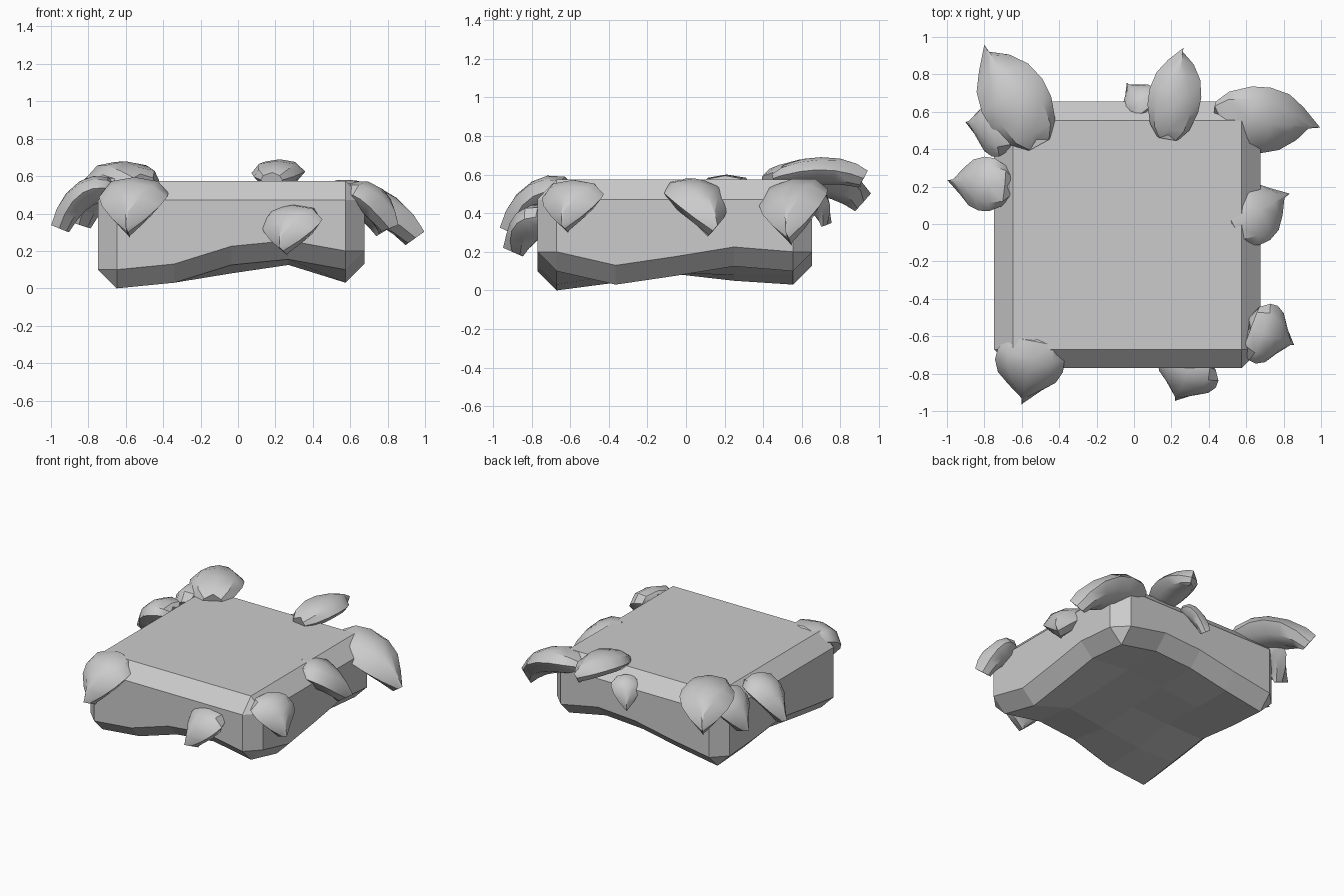
import bpy, bmesh, math
from mathutils import Vector

if "Cube" in bpy.data.objects:
    bpy.data.objects.remove(bpy.data.objects["Cube"])

grey = bpy.data.materials.new("plain grey")
grey.use_nodes = True
grey.diffuse_color = (0.6, 0.6, 0.6, 1)
grey.node_tree.nodes["Principled BSDF"].inputs["Base Color"].default_value = (0.6, 0.6, 0.6, 1)


def finish(bm, name, angle=None):
    bmesh.ops.recalc_face_normals(bm, faces=bm.faces)
    mesh = bpy.data.meshes.new(name)
    bm.to_mesh(mesh)
    bm.free()
    mesh.materials.append(grey)
    obj = bpy.data.objects.new(name, mesh)
    bpy.context.collection.objects.link(obj)
    if angle:
        bpy.ops.object.select_all(action='DESELECT')
        obj.select_set(True)
        bpy.context.view_layer.objects.active = obj
        bpy.ops.object.shade_smooth_by_angle(angle=math.radians(angle))


# Ground block: bevelled slab with an uneven underside
X0, Y0, STEP, BEVEL = -0.648, -0.67, 0.306, 0.1
HEIGHTS = [
    (0.00, 0.03, 0.125, 0.155, 0.10),
    (0.04, 0.04, 0.08, 0.125, 0.03),
    (0.085, 0.09, 0.11, 0.13, 0.075),
    (0.05, 0.08, 0.13, 0.15, 0.125),
    (0.03, 0.08, 0.14, 0.16, 0.10),
]


def ground_block():
    bm = bmesh.new()
    under = [[bm.verts.new((X0 + i * STEP, Y0 + j * STEP, h)) for i, h in enumerate(row)]
             for j, row in enumerate(HEIGHTS)]
    for j in range(4):
        for i in range(4):
            bm.faces.new((under[j][i], under[j][i + 1], under[j + 1][i + 1], under[j + 1][i]))
    # each side: its inner edge row and its outward direction
    sides = [
        (under[0], Vector((0, -1, 0))),
        ([r[-1] for r in under], Vector((1, 0, 0))),
        (under[-1][::-1], Vector((0, 1, 0))),
        ([r[0] for r in under][::-1], Vector((-1, 0, 0))),
    ]
    crown = [bm.verts.new((s[0].co.x, s[0].co.y, 0.575)) for s, _ in sides]
    rings = []
    for k, (inner, out) in enumerate(sides):
        low = [bm.verts.new(v.co + out * BEVEL + Vector((0, 0, BEVEL))) for v in inner]
        high = [bm.verts.new((v.co.x, v.co.y, 0.472)) for v in low]
        for i in range(4):
            bm.faces.new((inner[i], inner[i + 1], low[i + 1], low[i]))
            bm.faces.new((low[i], low[i + 1], high[i + 1], high[i]))
        bm.faces.new(high + [crown[(k + 1) % 4], crown[k]])
        rings.append((inner, low, high))
    for k in range(4):
        (_, low_a, high_a), (inner, low_b, high_b) = rings[k - 1], rings[k]
        bm.faces.new((low_a[-1], low_b[0], high_b[0], high_a[-1]))
        bm.faces.new((inner[0], low_a[-1], low_b[0]))
        bm.faces.new((crown[k], high_a[-1], high_b[0]))
    bm.faces.new(crown)
    finish(bm, "ground_block")


# Leaf: plump petal with a rounded base; its domed top narrows into a ridge at the tip
# Each station: distance along, width, thickness, share of the width taken by the dome
STATIONS = [(0, 0.42, 0.5, 0.75), (0.1, 0.76, 0.85, 0.75), (0.28, 0.98, 1, 0.7),
            (0.45, 1.0, 1, 0.6), (0.65, 0.85, 0.95, 0.4), (0.84, 0.5, 0.85, 0.1),
            (1, 0.015, 0.7, 0.1)]


def leaf(name, base, tip, width, rise, roll=0):
    base, tip = Vector(base), Vector(tip)
    reach = tip - base
    bend = base + Vector((reach.x * 0.65, reach.y * 0.65, rise))
    level = reach.cross(Vector((0, 0, 1))).normalized()
    c, s = math.cos(math.radians(roll)), math.sin(math.radians(roll))
    bm = bmesh.new()
    rings = []
    for t, w, d, dome in STATIONS:
        centre = base * (1 - t) ** 2 + bend * 2 * t * (1 - t) + tip * t * t
        along = ((bend - base) * (1 - t) + (tip - bend) * t).normalized()
        normal = level.cross(along)
        side, up = level * c - normal * s, normal * c + level * s
        rim = 0.5 - 0.18 * dome
        section = [(0, 0.5), (dome, rim), (1, 0), (0.65, -0.42),
                   (0, -0.58), (-0.65, -0.42), (-1, 0), (-dome, rim)]
        ring = []
        for a, b in section:
            p = centre + side * (a * w * width / 2) + up * (b * d * width * 0.47)
            if t == 0 and a == 0:
                p += along * width * 0.1
            ring.append(bm.verts.new(p))
        rings.append(ring)
    for r, q in zip(rings, rings[1:]):
        for i in range(8):
            j = (i + 1) % 8
            bm.faces.new((r[i], r[j], q[j], q[i]))
    bm.faces.new(rings[0])
    bm.faces.new(rings[-1])
    finish(bm, name, 38)


ground_block()
# base point, tip point, width, arch, optional roll in degrees
LEAVES = {
    "back_right_long_leaf": ((-0.51, 0.43, 0.56), (-0.78, 0.92, 0.46), 0.37, 0.1),
    "back_right_low_leaf": ((-0.63, 0.52, 0.53), (-0.85, 0.54, 0.34), 0.34, 0.05),
    "back_leaf": ((0.18, 0.46, 0.58), (0.26, 0.92, 0.58), 0.28, 0.09),
    "back_small_leaf": ((0.08, 0.6, 0.5), (-0.02, 0.73, 0.34), 0.2, 0.03),
    "back_left_leaf": ((0.43, 0.58, 0.5), (0.95, 0.53, 0.27), 0.36, 0.03, 10),
    "left_leaf": ((0.49, -0.02, 0.51), (0.79, 0.14, 0.31), 0.34, 0.02),
    "front_left_leaf": ((0.6, -0.55, 0.5), (0.81, -0.63, 0.32), 0.33, 0.03),
    "front_leaf": ((0.33, -0.7, 0.38), (0.24, -0.9, 0.2), 0.34, 0.01),
    "front_right_leaf": ((-0.53, -0.59, 0.51), (-0.59, -0.91, 0.3), 0.37, 0.04),
    "right_leaf": ((-0.66, 0.2, 0.53), (-0.955, 0.23, 0.32), 0.29, 0.05),
}
for name, values in LEAVES.items():
    leaf(name, *values)
